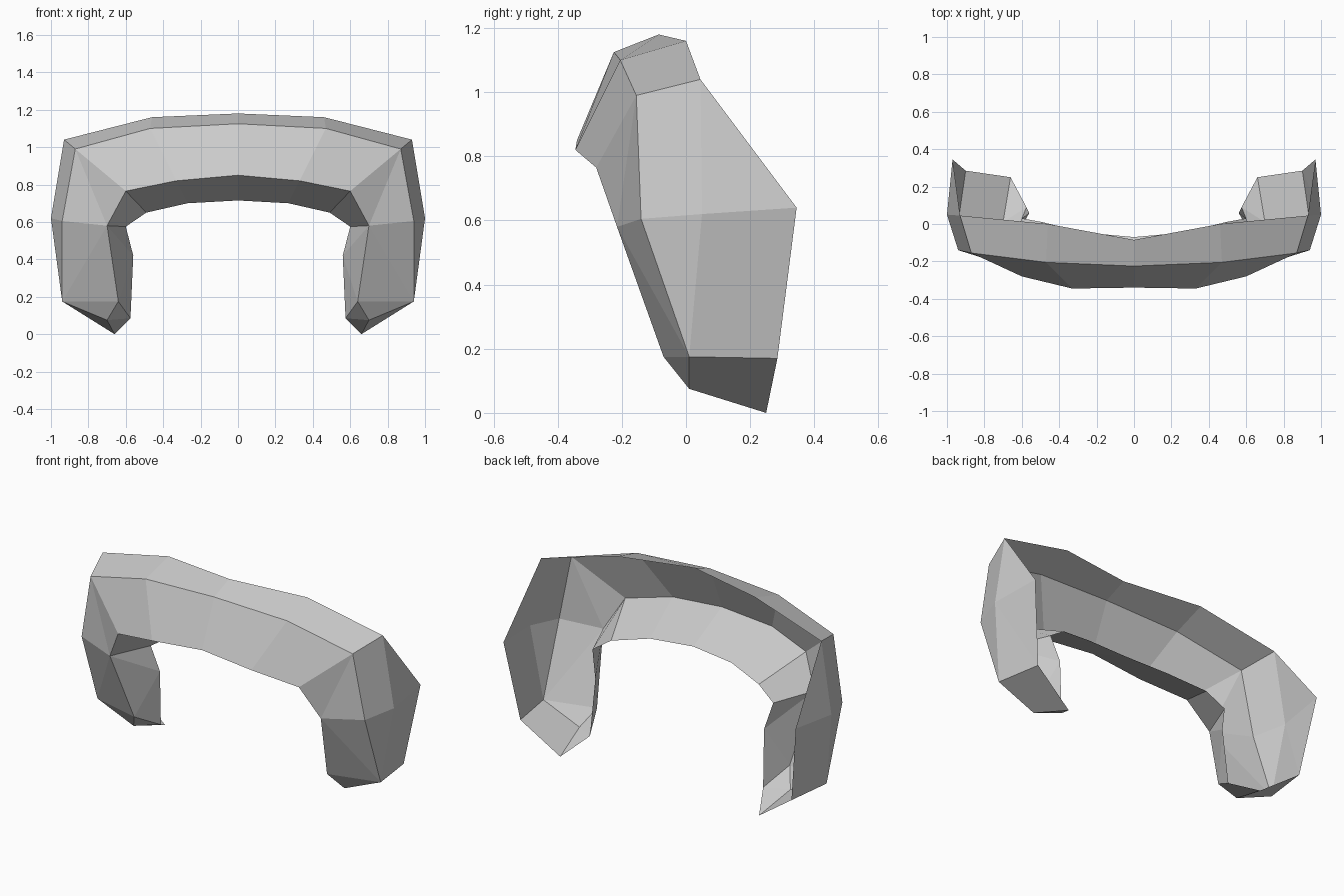
import bpy
import bmesh

old = bpy.data.objects.get("Cube")
if old:
    bpy.data.objects.remove(old, do_unlink=True)

# One plain grey for the whole shell
grey = bpy.data.materials.new("light_grey")
grey.use_nodes = True
colour = (.6, .6, .6, 1)
grey.diffuse_color = colour
grey.node_tree.nodes["Principled BSDF"].inputs["Base Color"].default_value = colour

# Cross-sections from the middle of the arch to its side:
# rear top rim, front upper edge, front lower edge, rear lower rim
sections = [
    [(0, -.085, 1.18), (0, -.225, 1.125), (0, -.34, .85), (0, -.07, .715)],
    [(.46, 0, 1.16), (.47, -.205, 1.1), (.33, -.345, .82), (.27, -.045, .7)],
    [(.93, .045, 1.04), (.87, -.155, .99), (.6, -.28, .765), (.49, .01, .65)],
    [(1, .05, .62), (.94, -.14, .605), (.7, -.215, .58), (.6, .03, .575)],
]

# Extra corners of the hanging side piece
side_points = {
    "rear_peak": (.97, .345, .64),
    "heel": (.9, .285, .17),
    "toe": (.94, .01, .175),
    "shin": (.64, -.07, .175),
    "sole": (.7, .01, .075),
    "tip": (.66, .25, 0),
    "inner_mid": (.56, .06, .42),
    "inner_low": (.575, .09, .085),
}

bm = bmesh.new()
loops = [[bm.verts.new(p) for p in section] for section in sections]
v = {name: bm.verts.new(p) for name, p in side_points.items()}


def face(*corners):
    return bm.faces.new(corners)


# Arch: loft the top, front and underside strips
for inner, outer in zip(loops, loops[1:]):
    for i in range(3):
        if inner is loops[2] and i == 1:
            # folded front corner
            face(inner[1], inner[2], outer[2])
            face(inner[1], outer[2], outer[1])
        else:
            face(inner[i], inner[i + 1], outer[i + 1], outer[i])

rim_top = loops[2][0]
side, front, inside, rim_low = loops[3]

# Outer side panel
face(rim_top, side, v["rear_peak"])
face(side, front, v["toe"])
face(side, v["toe"], v["heel"])
face(side, v["heel"], v["rear_peak"])

# Front of the hanging piece
face(front, inside, v["toe"])
face(inside, v["shin"], v["toe"])
face(v["shin"], v["sole"], v["toe"])

# Inner side strip
face(inside, rim_low, v["inner_mid"])
face(inside, v["inner_mid"], v["shin"])
face(v["shin"], v["inner_mid"], v["inner_low"])

# Sloped underside
face(v["toe"], v["sole"], v["tip"], v["heel"])
face(v["shin"], v["inner_low"], v["sole"])
face(v["sole"], v["inner_low"], v["tip"])

# Point every face outward
bmesh.ops.recalc_face_normals(bm, faces=bm.faces[:])
bm.faces.ensure_lookup_table()
bm.normal_update()
if bm.faces[1].normal.y > 0:
    bmesh.ops.reverse_faces(bm, faces=bm.faces[:])

mesh = bpy.data.meshes.new("arched_shell")
bm.to_mesh(mesh)
bm.free()
mesh.materials.append(grey)

shell = bpy.data.objects.new("arched_shell", mesh)
bpy.context.collection.objects.link(shell)

# Mirror the half across the middle
mirror = shell.modifiers.new("other_half", 'MIRROR')
mirror.use_axis[0] = True
mirror.use_clip = True
mirror.merge_threshold = .001
